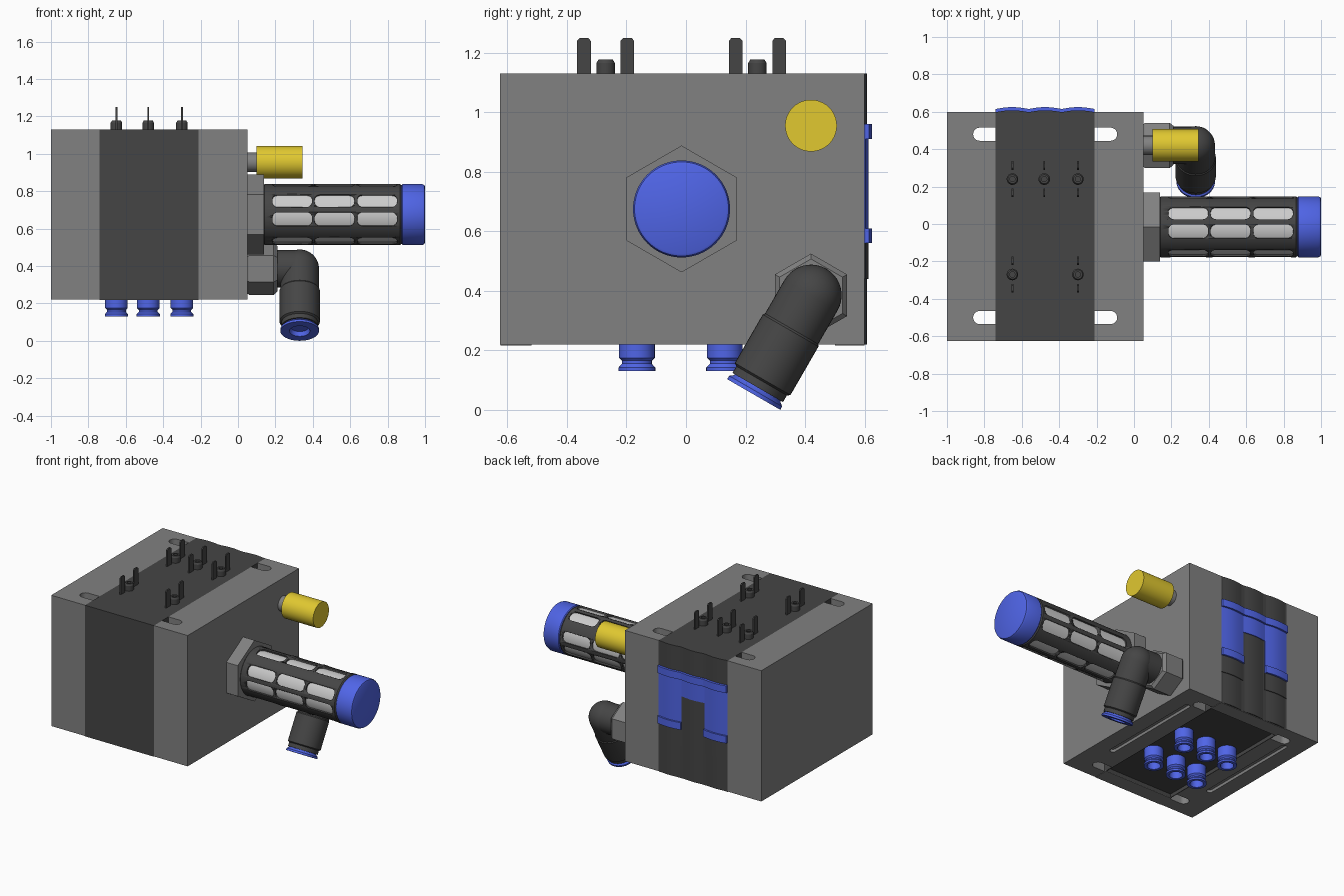
import bpy, bmesh, math
from mathutils import Matrix, Vector

if "Cube" in bpy.data.objects:
    bpy.data.objects.remove(bpy.data.objects["Cube"])


def material(name, rgb):
    m = bpy.data.materials.new(name)
    m.diffuse_color = (*rgb, 1)
    m.use_nodes = True
    m.node_tree.nodes["Principled BSDF"].inputs["Base Color"].default_value = m.diffuse_color
    return m


GREY = material("mid_grey", (.22, .22, .22))
DARK = material("dark_plastic", (.06, .06, .06))
LIGHT = material("light_mesh", (.62, .62, .62))
BLUE = material("blue_plastic", (.08, .13, .8))
YELLOW = material("yellow_plastic", (.75, .58, .03))


def finish(name, bm, mat, smooth=True):
    bmesh.ops.remove_doubles(bm, verts=bm.verts, dist=1e-5)
    bmesh.ops.recalc_face_normals(bm, faces=bm.faces)
    me = bpy.data.meshes.new(name)
    bm.to_mesh(me)
    bm.free()
    ob = bpy.data.objects.new(name, me)
    bpy.context.collection.objects.link(ob)
    me.materials.append(mat)
    if smooth:
        activate(ob)
        bpy.ops.object.shade_smooth_by_angle(angle=math.radians(30))
    return ob


def activate(ob):
    bpy.ops.object.select_all(action='DESELECT')
    ob.select_set(True)
    bpy.context.view_layer.objects.active = ob


def box(name, lo, hi, mat):
    bm = bmesh.new()
    size = [b - a for a, b in zip(lo, hi)]
    mid = [(a + b) / 2 for a, b in zip(lo, hi)]
    bmesh.ops.create_cube(bm, size=1, matrix=Matrix.Translation(mid) @ Matrix.Diagonal((*size, 1)))
    return finish(name, bm, mat, False)


def prism(name, pts, depth, mats, mat):
    """Outline in local xy, extruded along local z, once per matrix."""
    bm = bmesh.new()
    for m in mats:
        a = [bm.verts.new(m @ Vector((x, y, 0))) for x, y in pts]
        b = [bm.verts.new(m @ Vector((x, y, depth))) for x, y in pts]
        bm.faces.new(a)
        bm.faces.new(b)
        for i in range(len(pts)):
            j = (i + 1) % len(pts)
            bm.faces.new((a[i], a[j], b[j], b[i]))
    return finish(name, bm, mat)


def lathe(name, profile, origin, axis, mat, n=40):
    """Spin (radius, distance) points round an axis; open ends are capped."""
    bm = bmesh.new()
    m = Matrix.Translation(origin) @ Vector((0, 0, 1)).rotation_difference(Vector(axis)).to_matrix().to_4x4()
    rings = [[bm.verts.new(m @ Vector((r * math.cos(k * math.tau / n), r * math.sin(k * math.tau / n), t)))
              for k in range(n)] for r, t in profile]
    for p, q in zip(rings, rings[1:]):
        for k in range(n):
            j = (k + 1) % n
            bm.faces.new((p[k], p[j], q[j], q[k]))
    bm.faces.new(rings[0])
    bm.faces.new(rings[-1])
    return finish(name, bm, mat)


def rounded(w, h, r, n=6):
    return [(sx * (w / 2 - r) + r * math.cos(a0 + i * math.pi / 2 / n),
             sy * (h / 2 - r) + r * math.sin(a0 + i * math.pi / 2 / n))
            for sx, sy, a0 in ((1, 1, 0), (-1, 1, math.pi / 2), (-1, -1, math.pi), (1, -1, math.pi * 1.5))
            for i in range(n + 1)]


def cut(ob, cutter):
    mod = ob.modifiers.new("cut", 'BOOLEAN')
    mod.operation = 'DIFFERENCE'
    mod.solver = 'EXACT'
    mod.object = cutter
    activate(ob)
    bpy.ops.object.modifier_apply(modifier=mod.name)
    bpy.data.objects.remove(cutter)


T = Matrix.Translation
X = (1, 0, 0)

# End plates with mounting slots and long grooves underneath
for name, x0, x1, slot_x, groove_x in (("left_end_plate", -1, -.74, -.775, -.87),
                                       ("right_end_plate", -.21, .05, -.175, -.08)):
    plate = box(name, (x0, -.625, .22), (x1, .6, 1.13), GREY)
    cut(plate, prism("slot_cutter", rounded(.17, .07, .0345), 1.2,
                     [T((slot_x, y, .1)) for y in (-.5, .48)], GREY))
    cut(plate, prism("groove_cutter", rounded(.04, .76, .019), .12, [T((groove_x, .06, .12))], GREY))

# Valve body with recessed underside and its grey borders
body = box("valve_body", (-.74, -.625, .22), (-.21, .6, 1.13), DARK)
cut(body, box("recess_cutter", (-.735, -.52, .1), (-.215, .5, .245), DARK))
for name, y0, y1 in (("front_bottom_border", -.624, -.52), ("back_bottom_border", .5, .599)):
    box(name, (-.74, y0, .217), (-.21, y1, .222), GREY)


# Scalloped valve columns on the back with blue latches
def scallop(name, x0, x1, lift, z0, z1, mat):
    n = 12
    pts = [(x1, .58), (x0, .58)] + [(x0 + (x1 - x0) * i / n, .598 + lift + .01 * math.sin(math.pi * i / n))
                                    for i in range(n + 1)]
    prism(name, pts, z1 - z0, [T((0, 0, z0))], mat)


w = .53 / 3
for i in range(3):
    a, b = -.74 + i * w, -.74 + (i + 1) * w
    scallop(f"column_{i}", a, b, 0, .22, 1.13, DARK)
    scallop(f"latch_panel_{i}", a, b, .005, .56 if i != 1 else .79, .955, BLUE)
    scallop(f"latch_ridge_{i}", a, b, .017, .91, .96, BLUE)
    if i != 1:
        scallop(f"lower_ridge_{i}", a, b, .017, .56, .61, BLUE)
        scallop(f"lower_cover_{i}", a, b, .005, .44, .56, DARK)

# Terminals on top: a round post between two flat blades
blade = [(-.023, 0), (.023, 0), (.023, .11), (.014, .12), (-.014, .12), (-.023, .11)]
blade_turn = Matrix(((0, 0, 1, 0), (1, 0, 0, 0), (0, 1, 0, 0), (0, 0, 0, 1)))
for x, y in ((-.65, .24), (-.48, .24), (-.30, .24), (-.65, -.27), (-.30, -.27)):
    prism("terminal_blades", blade, .01, [T((x - .005, y + s * .073, 1.13)) @ blade_turn for s in (-1, 1)], DARK)
    lathe("terminal_post", [(.031, -.005), (.031, .035), (.024, .047), (.014, .047), (.014, .02)],
          (x, y, 1.13), (0, 0, 1), DARK, 24)

# Push-in ports underneath
port = [(.06, -.03), (.06, .045), (.05, .055), (.05, .065), (.062, .078), (.062, .09), (.042, .09), (.038, .03)]
for x in (-.65, -.48, -.30):
    for y in (-.165, .13):
        lathe("port", port, (x, y, .22), (0, 0, -1), BLUE, 32)

# Silencer: hex nut, windowed cage, light core, blue cap
SC = Vector((0, -.015, .675))
lathe("silencer_nut", [(.213, .045), (.213, .138)], SC, X, GREY, 6)
cage = lathe("silencer_cage", [(.156, .136), (.163, .143), (.163, .866), (.157, .873), (.157, .88)], SC, X, DARK, 64)
windows = []
for k in range(4):
    for base in (27.5, -9):
        t = math.radians(base + 90 * k)
        d = Vector((0, -math.cos(t), math.sin(t)))
        side = d.cross(Vector(X))
        for cx in (.29, .516, .744):
            m = Matrix((X, side, d)).transposed().to_4x4()
            m.translation = SC + Vector((cx, 0, 0)) + d * .138
            windows.append(m)
cut(cage, prism("window_cutter", rounded(.212, .074, .028), .06, windows, DARK))
lathe("silencer_core", [(.152, .15), (.152, .865)], SC, X, LIGHT, 64)
lathe("silencer_cap", [(.158, .875), (.163, .88), (.163, .985), (.158, .996), (.15, 1.0)], SC, X, BLUE, 64)

# Yellow plug on a short stem
lathe("plug_stem", [(.052, .04), (.052, .11)], (0, .42, .955), X, GREY)
lathe("plug", [(.087, .1), (.087, .345)], (0, .42, .955), X, YELLOW)

# Elbow fitting: chamfered nut, arm, angled leg, release ring
EC = Vector((0, .42, .385))
lathe("elbow_nut", [(.128, .045), (.14, .06), (.14, .19), (.122, .21)], EC, X, GREY, 6)
lathe("elbow_arm", [(.1, .2), (.1, .33)], EC, X, DARK)
joint = EC + Vector((.33, 0, 0))
leg_dir = (0, -.5, -math.sqrt(.75))
dome = [(.103 * math.sin(a), -.103 * math.cos(a)) for a in [.02 + (math.pi / 2 - .02) * i / 10 for i in range(11)]]
lathe("elbow_leg", dome + [(.103, .13), (.108, .137), (.108, .325), (.098, .332), (.098, .358), (.06, .358)],
      joint, leg_dir, DARK)
lathe("release_ring", [(.085, .35), (.09, .362), (.103, .372), (.103, .385), (.055, .385), (.048, .36)],
      joint, leg_dir, BLUE)
